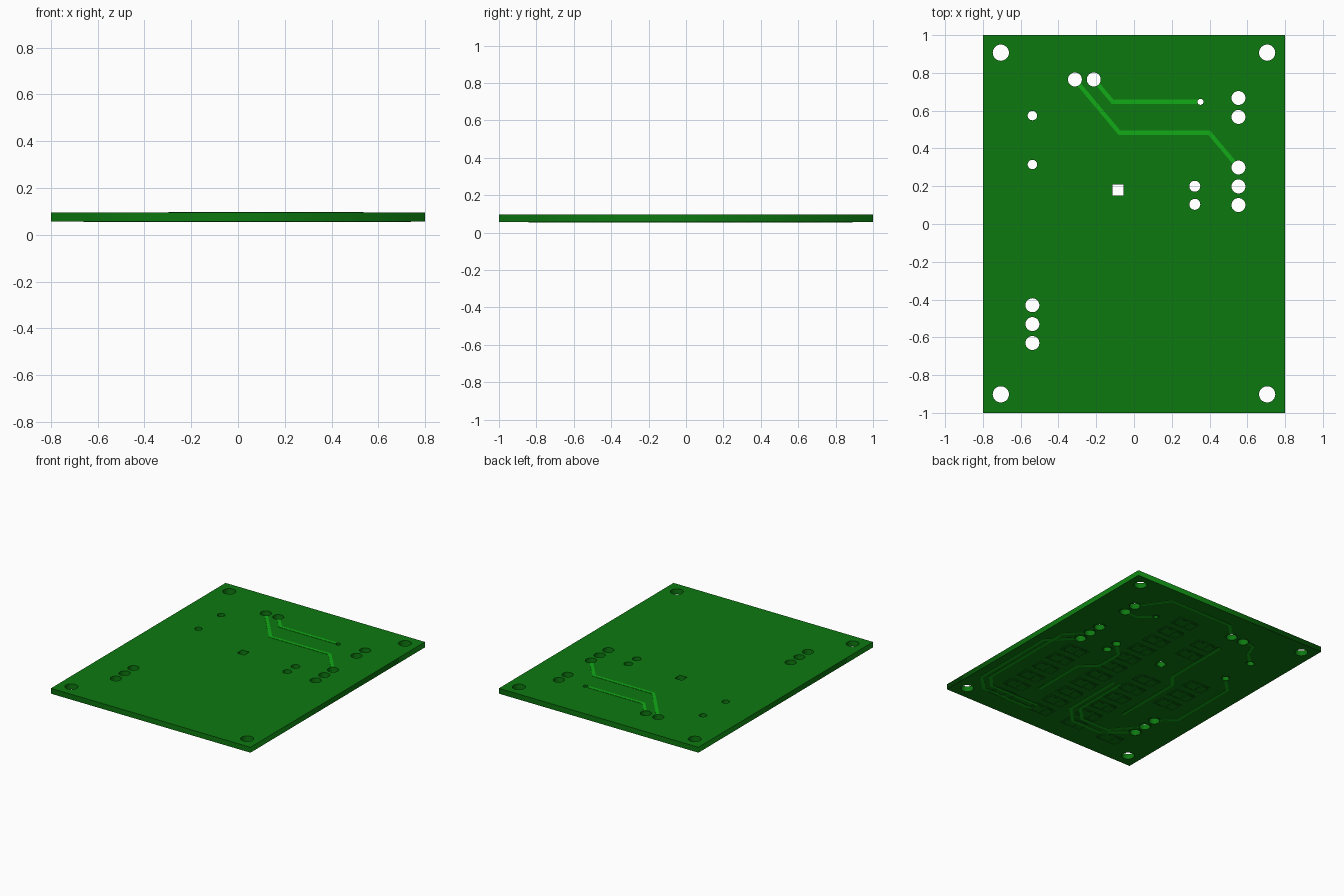
import bpy, math
from mathutils import Vector

if "Cube" in bpy.data.objects:
    bpy.data.objects.remove(bpy.data.objects["Cube"])

Z0, Z1, T = 0.057, 0.096, 0.002   # board bottom, board top, copper thickness
W = 0.022                         # trace width


def material(name, rgb):
    m = bpy.data.materials.new(name)
    m.diffuse_color = (*rgb, 1)
    m.use_nodes = True
    m.node_tree.nodes["Principled BSDF"].inputs["Base Color"].default_value = m.diffuse_color
    return m


GREEN = material("board_green", (0.004, 0.19, 0.005))
COPPER = material("trace_green", (0.006, 0.40, 0.008))


def circle(x, y, r, n=32):
    return [(x + r * math.cos(2 * math.pi * i / n), y + r * math.sin(2 * math.pi * i / n)) for i in range(n)]


def rect(x, y, hx, hy):
    return [(x - hx, y - hy), (x + hx, y - hy), (x + hx, y + hy), (x - hx, y + hy)]


def plate(name, loops, z0, z1, mat):
    """Extruded flat profile; loops inside other loops become holes."""
    cu = bpy.data.curves.new(name, 'CURVE')
    cu.dimensions = '2D'
    cu.fill_mode = 'BOTH'
    cu.extrude = (z1 - z0) / 2
    for loop in loops:
        s = cu.splines.new('POLY')
        s.points.add(len(loop) - 1)
        for p, (x, y) in zip(s.points, loop):
            p.co = (x, y, 0, 1)
        s.use_cyclic_u = True
    tmp = bpy.data.objects.new(name, cu)
    bpy.context.collection.objects.link(tmp)
    bpy.context.view_layer.update()
    me = bpy.data.meshes.new_from_object(tmp.evaluated_get(bpy.context.evaluated_depsgraph_get()))
    bpy.data.objects.remove(tmp)
    ob = bpy.data.objects.new(name, me)
    ob.location.z = (z0 + z1) / 2
    bpy.context.collection.objects.link(ob)
    me.materials.clear()
    me.materials.append(mat)
    return ob


def trace(name, pts, top=False, start=0.0, end=0.0):
    """Mitred copper ribbon, trimmed at the ends so holes stay open."""
    p = [Vector(q) for q in pts]
    p[0] = p[0] + (p[1] - p[0]).normalized() * start
    p[-1] = p[-1] + (p[-2] - p[-1]).normalized() * end
    left, right = [], []
    for i, q in enumerate(p):
        ds = [(p[j + 1] - p[j]).normalized() for j in (i - 1, i) if 0 <= j < len(p) - 1]
        ns = [Vector((-d.y, d.x)) for d in ds]
        n = sum(ns, Vector((0, 0))).normalized()
        n *= W / 2 / n.dot(ns[0])
        left.append(tuple(q + n))
        right.append(tuple(q - n))
    z = (Z1 - 0.0005, Z1 + T) if top else (Z0 - T, Z0 + 0.0005)
    return plate(name, [left + right[::-1]], *z, COPPER)


# Drilled holes
R = 0.037
lead_holes = [(-0.313, 0.765, R), (-0.213, 0.765, R), (0.352, 0.647, 0.016),
              (-0.538, 0.574, 0.025), (-0.538, 0.315, 0.025),
              (0.322, 0.2, 0.029), (0.322, 0.104, 0.029)]
lead_holes += [(0.553, y, R) for y in (0.667, 0.567, 0.299, 0.199, 0.1)]
lead_holes += [(-0.538, y, R) for y in (-0.43, -0.53, -0.63)]
mount_holes = [(sx * 0.705, y, 0.043) for sx in (-1, 1) for y in (-0.902, 0.907)]
square = (-0.085, 0.18)

# Board with all openings
plate("board", [rect(0, 0, 0.8, 1.0), rect(*square, 0.029, 0.029)]
      + [circle(*h) for h in lead_holes + mount_holes], Z0, Z1, GREEN)

# Top traces
trace("top_trace_long", [(-0.313, 0.765), (-0.077, 0.483), (0.398, 0.483), (0.553, 0.299)], True, R, R)
trace("top_trace_short", [(-0.213, 0.765), (-0.113, 0.647), (0.352, 0.647)], True, R, 0.016)

# Bottom traces
bottom = [
    ([(0.553, 0.1), (0.73, -0.08), (0.73, -0.72), (0.62, -0.83), (0.2, -0.83)], R, 0),
    ([(0.553, 0.199), (0.685, 0.06), (0.685, -0.68), (0.6, -0.77), (0.2, -0.77)], R, 0),
    ([(-0.538, -0.63), (-0.36, -0.78), (-0.12, -0.78), (0.0, -0.66), (0.0, -0.2)], R, 0),
    ([(-0.538, -0.53), (-0.38, -0.72), (-0.15, -0.72), (-0.05, -0.62), (-0.05, -0.2)], R, 0),
    ([(-0.538, -0.43), (-0.65, -0.32), (-0.65, 0.2), (-0.538, 0.315)], R, 0.025),
    ([(-0.538, 0.574), (-0.44, 0.67), (-0.4, 0.765), (-0.313, 0.765)], 0.025, R),
    ([(-0.213, 0.765), (-0.1, 0.88), (0.4, 0.88), (0.553, 0.667)], R, R),
    ([(0.322, 0.2), (0.22, 0.1), (0.22, -0.1), (0.33, -0.2), (0.33, -0.6)], 0.029, 0),
    ([(0.352, 0.647), (0.45, 0.567), (0.553, 0.567)], 0.016, R),
    ([(-0.25, 0.6), (-0.25, 0.1), (-0.32, 0.02), (-0.32, -0.5)], 0, 0),
]
for pts, a, b in bottom:
    trace("bottom_trace", pts, False, a, b)

# Solder rings around the lead holes, underside
rings = []
for x, y, r in lead_holes:
    rings += [circle(x, y, r + 0.009), circle(x, y, r)]
plate("solder_rings", rings, Z0 - T, Z0 + 0.0005, GREEN)

# Surface-mount footprints on the underside: outline plus two pads
loops = []
for x in (-0.46, -0.15, 0.14, 0.48):
    for i in range(11):
        y = -0.8 + 0.15 * i
        near_hole = any(abs(x - h[0]) < 0.15 and abs(y - h[1]) < 0.11
                        for h in lead_holes + mount_holes + [(*square, 0)])
        if near_hole:
            continue
        loops += [rect(x, y, 0.085, 0.05), rect(x, y, 0.079, 0.044)]
        loops += [rect(x + s * 0.042, y, 0.026, 0.034) for s in (-1, 1)]
plate("footprints", loops, Z0 - T * 0.8, Z0 + 0.0005, GREEN)
